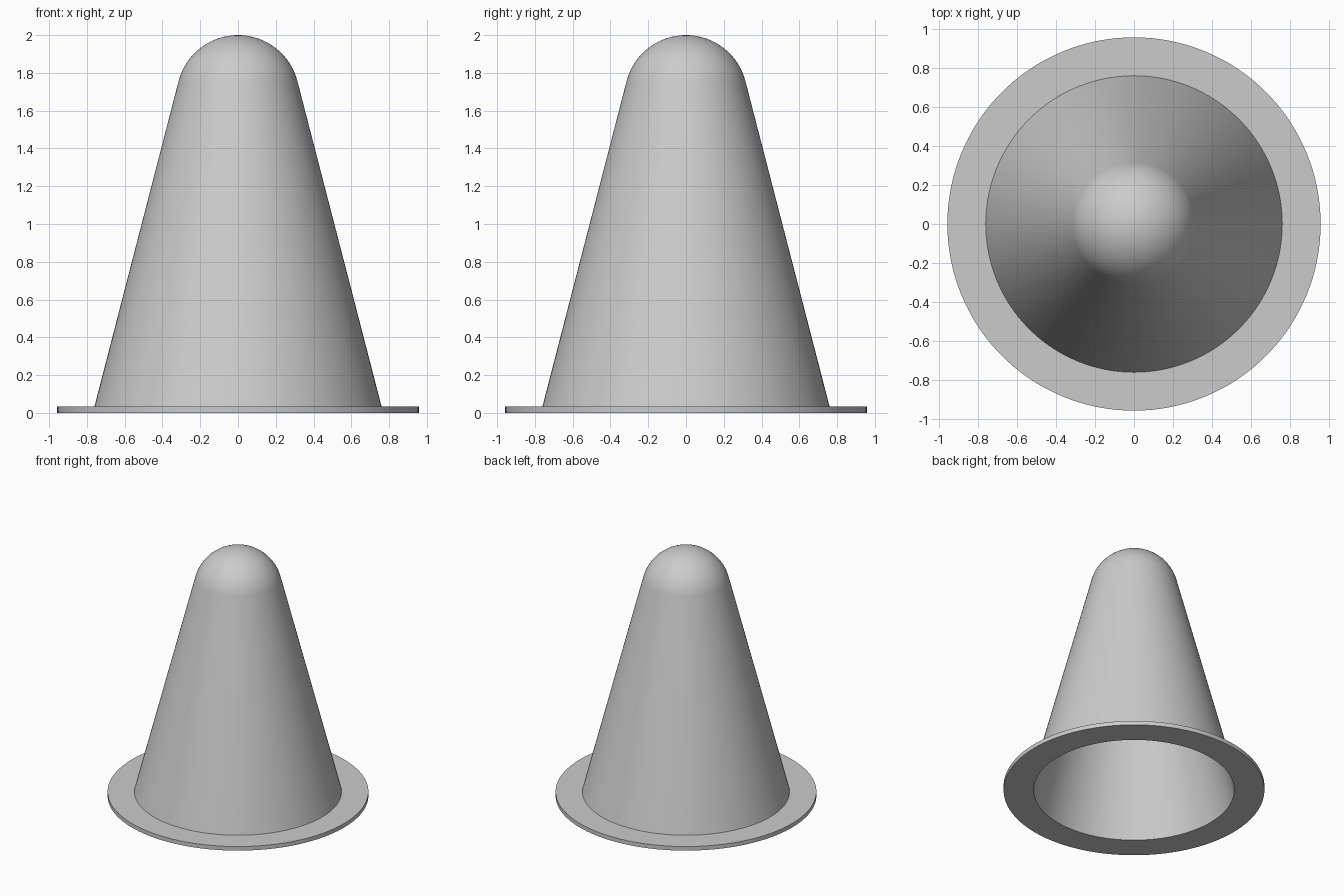
import bpy
import bmesh
from math import sin, cos, pi, radians

cube = bpy.data.objects.get("Cube")
if cube:
    bpy.data.objects.remove(cube, do_unlink=True)

HEIGHT = 2.0
DOME_R = 0.325
DOME_Z = HEIGHT - DOME_R
WALL = 0.032
FLANGE_R = 0.957
FLANGE_T = 0.033
TILT = radians(14.5)   # wall lean, tangent to the dome
SEGMENTS = 128
DOME_STEPS = 20

grey = bpy.data.materials.new("plain grey")
grey.use_nodes = True
grey.diffuse_color = (0.6, 0.6, 0.6, 1)
grey.node_tree.nodes["Principled BSDF"].inputs["Base Color"].default_value = grey.diffuse_color


def dome(radius):
    """Arc from the pole down to where it meets the sloping wall."""
    angles = [pi / 2 + (TILT - pi / 2) * i / DOME_STEPS for i in range(DOME_STEPS + 1)]
    return [(radius * cos(a), DOME_Z + radius * sin(a)) for a in angles]


def wall_radius(radius, z):
    """Radius at height z of the cone tangent to the dome."""
    return (radius - (z - DOME_Z) * sin(TILT)) / cos(TILT)


def lathe(name, profile):
    bm = bmesh.new()
    verts = [bm.verts.new((r, 0, z)) for r, z in profile]
    edges = [bm.edges.new(pair) for pair in zip(verts, verts[1:])]
    bmesh.ops.spin(bm, geom=verts + edges, axis=(0, 0, 1), cent=(0, 0, 0),
                   angle=2 * pi, steps=SEGMENTS)
    bmesh.ops.remove_doubles(bm, verts=bm.verts, dist=0.0001)
    bmesh.ops.recalc_face_normals(bm, faces=bm.faces)
    mesh = bpy.data.meshes.new(name)
    bm.to_mesh(mesh)
    bm.free()
    mesh.materials.append(grey)
    obj = bpy.data.objects.new(name, mesh)
    bpy.context.collection.objects.link(obj)
    bpy.ops.object.select_all(action="DESELECT")
    obj.select_set(True)
    bpy.context.view_layer.objects.active = obj
    bpy.ops.object.shade_smooth_by_angle(angle=radians(30))
    return obj


# Hollow domed cone with its flat rim, turned as one closed shell
inner_r = DOME_R - WALL
outer = dome(DOME_R) + [(wall_radius(DOME_R, FLANGE_T), FLANGE_T)]
rim = [(FLANGE_R, FLANGE_T), (FLANGE_R, 0)]
inner = [(wall_radius(inner_r, 0), 0)] + dome(inner_r)[::-1]
lathe("flanged_cone_shell", outer + rim + inner)
